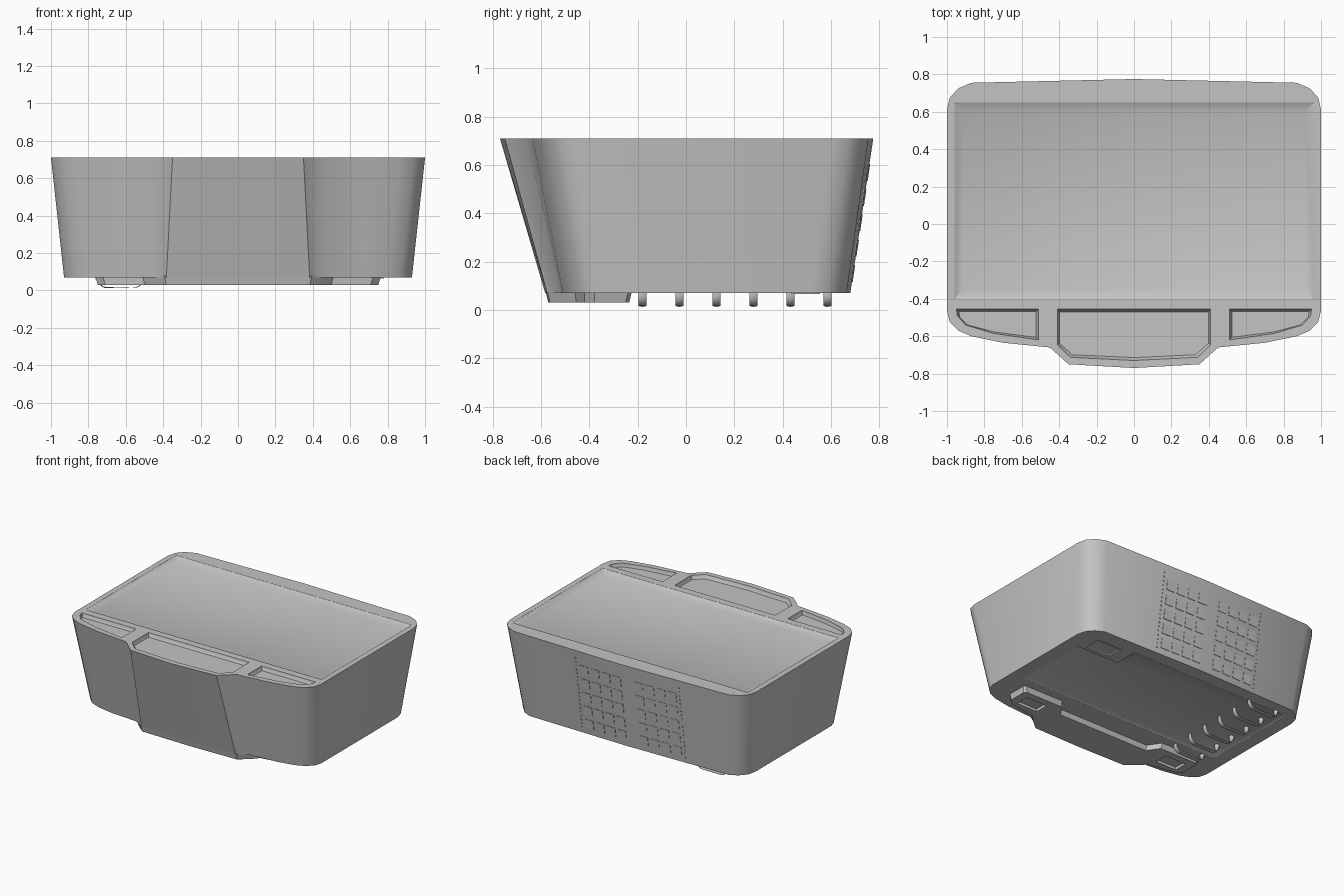
import bpy, bmesh, math
from mathutils import Vector

if "Cube" in bpy.data.objects:
    bpy.data.objects.remove(bpy.data.objects["Cube"])

grey = bpy.data.materials.new("plain_grey")
grey.diffuse_color = (0.55, 0.55, 0.55, 1)
grey.use_nodes = True
grey.node_tree.nodes["Principled BSDF"].inputs["Base Color"].default_value = grey.diffuse_color


def finish(name, bm):
    bmesh.ops.recalc_face_normals(bm, faces=bm.faces)
    me = bpy.data.meshes.new(name)
    bm.to_mesh(me)
    bm.free()
    me.materials.append(grey)
    ob = bpy.data.objects.new(name, me)
    bpy.context.collection.objects.link(ob)
    return ob


def loft(name, rings):
    """Capped skin through rings given as (outline, height)."""
    bm = bmesh.new()
    loops = [[bm.verts.new((x, y, z)) for x, y in pts] for pts, z in rings]
    n = len(loops[0])
    for a, b in zip(loops, loops[1:]):
        for i in range(n):
            j = (i + 1) % n
            bm.faces.new((a[i], a[j], b[j], b[i]))
    bm.faces.new(loops[0])
    bm.faces.new(loops[-1])
    return finish(name, bm)


def both(half):
    """Mirror a right-hand outline across x = 0."""
    return half + [(-x, y) for x, y in reversed(half) if x > 0]


def shift_in(pts, dx, dy):
    """Move every outline point toward the middle."""
    xs, ys = [p[0] for p in pts], [p[1] for p in pts]
    cx, cy = (min(xs) + max(xs)) / 2, (min(ys) + max(ys)) / 2
    sx = 1 - 2 * dx / (max(xs) - min(xs))
    sy = 1 - 2 * dy / (max(ys) - min(ys))
    return [(cx + (x - cx) * sx, cy + (y - cy) * sy) for x, y in pts]


def activate(ob):
    bpy.ops.object.select_all(action='DESELECT')
    ob.select_set(True)
    bpy.context.view_layer.objects.active = ob


def cut(ob, cutter):
    cutter.hide_render = True
    mod = ob.modifiers.new("cut", 'BOOLEAN')
    mod.operation, mod.solver, mod.object = 'DIFFERENCE', 'EXACT', cutter
    activate(ob)
    bpy.ops.object.modifier_apply(modifier=mod.name)
    bpy.data.objects.remove(cutter, do_unlink=True)


def smooth(ob, deg=34):
    activate(ob)
    bpy.ops.object.shade_smooth_by_angle(angle=math.radians(deg))


def rect(x0, x1, y0, y1):
    return [(x0, y0), (x1, y0), (x1, y1), (x0, y1)]


# tapered body with a stepped front
TOP, BASE = 0.71, 0.07
top = both([(0, 0.775), (0.87, 0.755), (0.94, 0.725), (0.985, 0.675), (1, 0.61),
            (1, -0.46), (0.985, -0.525), (0.94, -0.57), (0.87, -0.60),
            (0.70, -0.635), (0.45, -0.66), (0.35, -0.75), (0, -0.77)])
base = both([(0, 0.68), (0.81, 0.665), (0.87, 0.635), (0.915, 0.585), (0.93, 0.52),
             (0.93, -0.36), (0.915, -0.41), (0.87, -0.455), (0.80, -0.485),
             (0.67, -0.51), (0.46, -0.525), (0.383, -0.575), (0, -0.583)])
body = loft("body", [(base, BASE), (top, TOP)])


# shallow trays in the top
def tray(pts, depth, dx, dy):
    inner = shift_in(pts, dx, dy)
    cut(body, loft("tray_cutter", [(inner, TOP - depth), (pts, TOP - 0.001), (pts, TOP + 0.03)]))


tray(rect(-0.96, 0.96, -0.40, 0.65), 0.024, 0.042, 0.047)
tray(both([(0, -0.455), (0.41, -0.455), (0.41, -0.645), (0.34, -0.713), (0, -0.73)]),
     0.025, 0.012, 0.016)
side = [(0.51, -0.455), (0.95, -0.455), (0.945, -0.49), (0.90, -0.54), (0.75, -0.585), (0.51, -0.62)]
for s in (1, -1):
    tray([(s * x, y) for x, y in side], 0.025, 0.014, 0.014)

# shallow sunk panel underneath
panel = [(-0.83, 0.58), (0.48, 0.58), (0.48, 0.40), (0.83, 0.40), (0.83, -0.16), (-0.83, -0.16)]
cut(body, loft("panel_cutter", [(panel, 0.04), (panel, 0.0705), (shift_in(panel, 0.02, 0.02), 0.08)]))
smooth(body)

# raised block under the front, with side arms
half = [(0, -0.57), (0.385, -0.563), (0.46, -0.50), (0.50, -0.455), (0.71, -0.42), (0.75, -0.38),
        (0.75, -0.25), (0.735, -0.235), (0.43, -0.235), (0.37, -0.32), (0, -0.32)]
foot = both(half)
block = loft("front_underside_block", [(foot, 0.03), (shift_in(foot, -0.015, -0.012), 0.08)])
for s in (1, -1):
    hole = rect(*sorted((s * 0.52, s * 0.69)), -0.39, -0.29)
    cut(block, loft("arm_cutter", [(hole, 0.01), (hole, 0.05)]))
smooth(block)

# framed pad at the back corner underneath
bm = bmesh.new()
bmesh.ops.create_cube(bm, size=1)
for v in bm.verts:
    v.co = Vector((0.68 + v.co.x * 0.2, 0.495 + v.co.y * 0.12, 0.0725 + v.co.z * 0.015))
under = min(bm.faces, key=lambda f: f.calc_center_median().z)
bmesh.ops.inset_region(bm, faces=[under], thickness=0.022)
bmesh.ops.translate(bm, verts=under.verts, vec=(0, 0, 0.01))
finish("corner_pad", bm)

# row of rounded hoops underneath
for i in range(6):
    cu = bpy.data.curves.new("hoop_path", 'CURVE')
    cu.dimensions, cu.bevel_depth, cu.bevel_resolution = '3D', 0.017, 3
    sp = cu.splines.new('POLY')
    path = [(-0.745, 0.10), (-0.745, 0.06)]
    for cx, a0 in ((-0.70, 180), (-0.555, 270)):
        path += [(cx + 0.045 * math.cos(math.radians(a0 + t)),
                  0.062 + 0.045 * math.sin(math.radians(a0 + t))) for t in range(0, 91, 18)]
    path += [(-0.51, 0.10)]
    sp.points.add(len(path) - 1)
    for p, (x, z) in zip(sp.points, path):
        p.co = (x, -0.18 + i * 0.153, z, 1)
    cu.use_fill_caps = True
    cu.materials.append(grey)
    ob = bpy.data.objects.new("hoop", cu)
    bpy.context.collection.objects.link(ob)
    activate(ob)
    bpy.ops.object.convert(target='MESH')
    smooth(bpy.context.object, 50)


# back grille of thin square tiles flanked by dotted columns
def wall_y(x, z):
    t = (z - BASE) / (TOP - BASE)
    return (0.68 - 0.0185 * abs(x)) * (1 - t) + (0.775 - 0.023 * abs(x)) * t


def plates(name, centres, size, rise):
    bm = bmesh.new()
    for cx, cz in centres:
        new = bmesh.ops.create_cube(bm, size=1)['verts']
        for v in new:
            x, z = cx + v.co.x * size, cz + v.co.z * size
            v.co = Vector((x, wall_y(x, z) + (rise if v.co.y > 0 else -0.004), z))
    return finish(name, bm)


plates("grille_tiles", [(x0 - c * 0.09, 0.15 + r * 0.105)
                        for x0 in (0.305, -0.14) for c in range(4) for r in range(5)], 0.068, 0.003)
plates("grille_dots", [(x, 0.11 + r * 0.03) for x in (0.37, -0.47) for r in range(19)], 0.009, 0.004)
